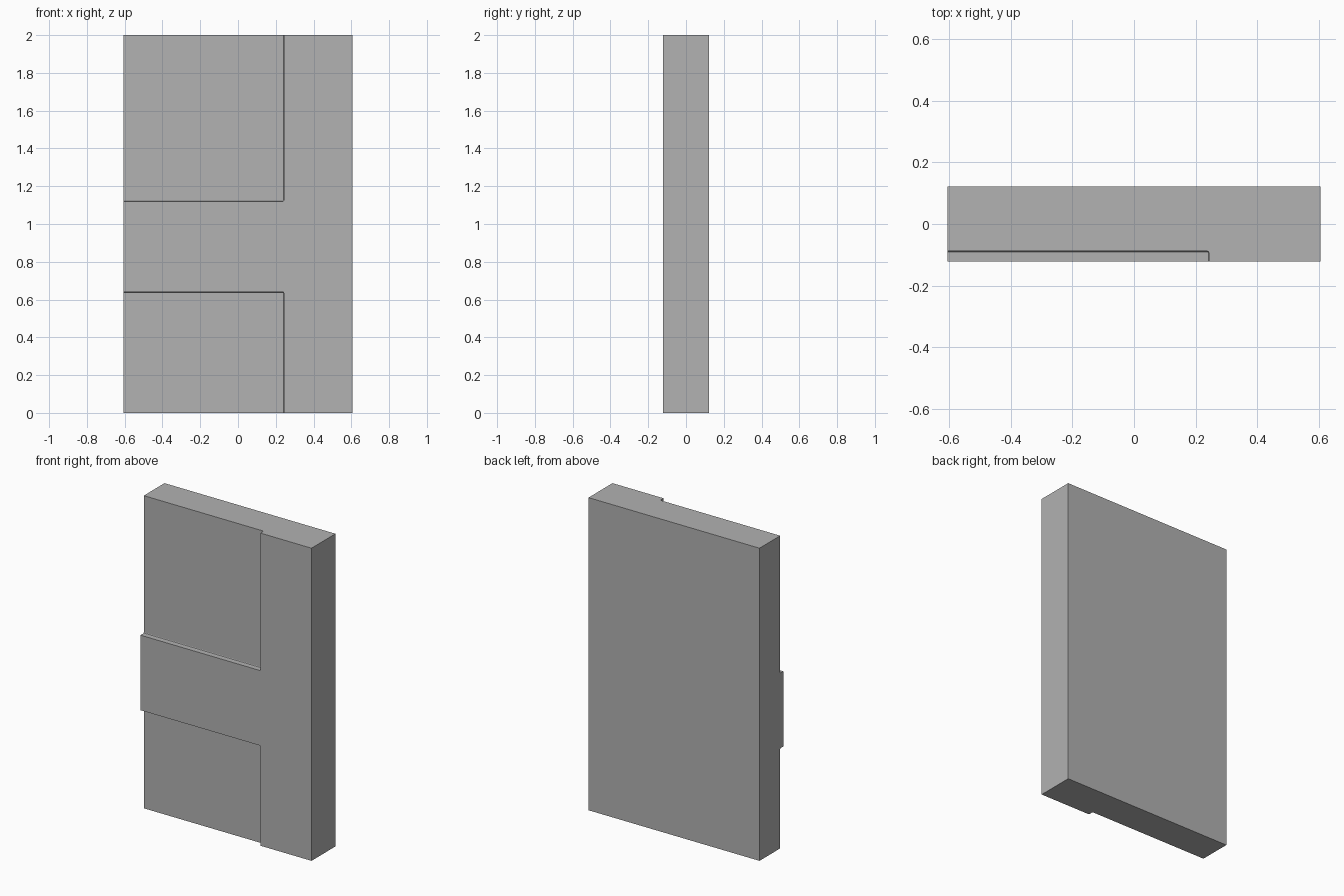
import bpy
import bmesh

if "Cube" in bpy.data.objects:
    bpy.data.objects.remove(bpy.data.objects["Cube"], do_unlink=True)

grey = bpy.data.materials.new("plain grey")
grey.use_nodes = True
colour = (0.445, 0.445, 0.445, 1)
grey.diffuse_color = colour
grey.node_tree.nodes["Principled BSDF"].inputs["Base Color"].default_value = colour


def box(name, low, high, bevel=0):
    """Box between two corners, optionally with softened edges."""
    bm = bmesh.new()
    bmesh.ops.create_cube(bm, size=1)
    for v in bm.verts:
        v.co = [h if c > 0 else l for c, l, h in zip(v.co, low, high)]
    if bevel:
        bmesh.ops.bevel(bm, geom=bm.edges[:], offset=bevel, segments=2,
                        profile=0.5, affect='EDGES')
    mesh = bpy.data.meshes.new(name)
    bm.to_mesh(mesh)
    bm.free()
    mesh.materials.append(grey)
    obj = bpy.data.objects.new(name, mesh)
    bpy.context.collection.objects.link(obj)
    return obj


W, D, H = 0.605, 0.121, 2.0
RECESS_X, RECESS_Y = 0.243, -0.088

# Main slab
slab = box("slab", (-W, -D, 0), (W, D, H))
bpy.context.view_layer.objects.active = slab

# Two shallow recesses, leaving a raised upright and a crossbar
for part, z0, z1 in (("lower", -0.2, 0.64), ("upper", 1.12, H + 0.2)):
    cutter = box(part + "_recess_cutter", (-W - 0.2, -D - 0.2, z0),
                 (RECESS_X, RECESS_Y, z1), bevel=0.006)
    cutter.hide_render = True
    mod = slab.modifiers.new(part + "_recess", 'BOOLEAN')
    mod.operation = 'DIFFERENCE'
    mod.solver = 'EXACT'
    mod.object = cutter
    bpy.ops.object.modifier_apply(modifier=mod.name)
    bpy.data.objects.remove(cutter, do_unlink=True)
